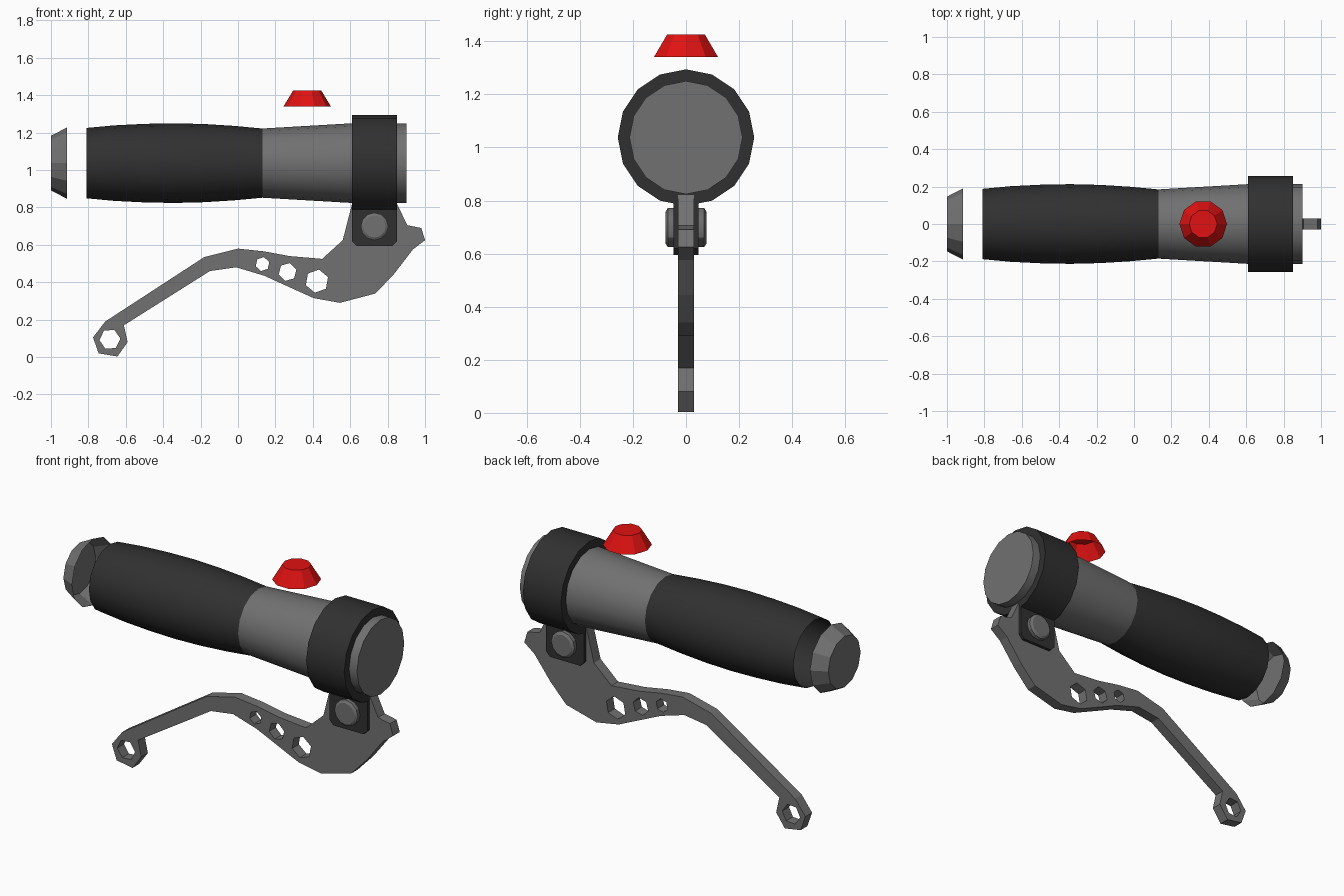
import bpy, bmesh, math
from mathutils import Vector

if "Cube" in bpy.data.objects:
    bpy.data.objects.remove(bpy.data.objects["Cube"])

AXIS_Z = 1.037          # height of the grip axis
PIVOT = (0.73, 0.698)   # lever bolt, x and z


def material(name, rgb):
    m = bpy.data.materials.new(name)
    m.diffuse_color = (*rgb, 1)
    m.use_nodes = True
    m.node_tree.nodes["Principled BSDF"].inputs["Base Color"].default_value = m.diffuse_color
    return m


GREY = material("grey_metal", (0.165, 0.165, 0.165))
BLACK = material("black_rubber", (0.03, 0.03, 0.03))
RED = material("red_button", (0.75, 0.006, 0.006))


def lathe(name, profile, sides, loc, rot, mat, start=False, end=False, smooth=True, loop=False):
    """Turn (height, radius) points round local z; optionally cap the ends."""
    bm = bmesh.new()
    rings = [[bm.verts.new((r * math.cos(2 * math.pi * i / sides),
                            r * math.sin(2 * math.pi * i / sides), h))
              for i in range(sides)] for h, r in profile]
    pairs = list(zip(rings, rings[1:])) + ([(rings[-1], rings[0])] if loop else [])
    for a, b in pairs:
        for i in range(sides):
            j = (i + 1) % sides
            bm.faces.new((a[i], a[j], b[j], b[i]))
    if start:
        bm.faces.new(rings[0][::-1])
    if end:
        bm.faces.new(rings[-1])
    me = bpy.data.meshes.new(name)
    bm.to_mesh(me)
    bm.free()
    me.materials.append(mat)
    ob = bpy.data.objects.new(name, me)
    ob.location, ob.rotation_euler = loc, rot
    bpy.context.collection.objects.link(ob)
    if smooth:
        select(ob)
        bpy.ops.object.shade_smooth_by_angle(angle=math.radians(30))
    return ob


def select(ob):
    bpy.ops.object.select_all(action='DESELECT')
    ob.select_set(True)
    bpy.context.view_layer.objects.active = ob


def plate(name, loops, y, half, mat):
    """Flat plate in the xz plane; loops after the first become holes."""
    cu = bpy.data.curves.new(name, 'CURVE')
    cu.dimensions, cu.fill_mode, cu.extrude = '2D', 'BOTH', half
    for pts in loops:
        s = cu.splines.new('POLY')
        s.points.add(len(pts) - 1)
        for p, (x, z) in zip(s.points, pts):
            p.co = (x, z, 0, 1)
        s.use_cyclic_u = True
    cu.materials.append(mat)
    ob = bpy.data.objects.new(name, cu)
    ob.location, ob.rotation_euler = (0, y, 0), (math.pi / 2, 0, 0)
    bpy.context.collection.objects.link(ob)
    select(ob)
    bpy.ops.object.convert(target='MESH')
    bpy.ops.object.shade_flat()


def hexagon(x, z, r, turn):
    return [(x + r * math.cos(math.radians(turn + 60 * i)),
             z + r * math.sin(math.radians(turn + 60 * i))) for i in range(6)]


along_x = (0, math.pi / 2, 0)
centre = (0, 0, AXIS_Z)

# Rubber grip, metal body, clamp ring and loose end cap on one axis
lathe("grip", [(-0.81, 0.188), (-0.66, 0.202), (-0.5, 0.21), (-0.34, 0.213),
               (-0.18, 0.209), (-0.02, 0.199), (0.13, 0.185)], 16, centre, along_x, BLACK)
lathe("body", [(0.13, 0.185), (0.61, 0.213), (0.90, 0.213)], 16, centre, along_x, GREY, end=True)
lathe("clamp_ring", [(0.61, 0.2), (0.61, 0.257), (0.85, 0.257), (0.85, 0.2)], 16,
      centre, along_x, BLACK, loop=True).data.flip_normals()
lathe("end_cap", [(-1.0, 0.146), (-0.915, 0.19)], 12, centre, along_x, GREY,
      start=True, smooth=False)

# Red button above the body
lathe("button", [(1.34, 0.127), (1.425, 0.075)], 10, (0.37, 0, 0), (0, 0, 0), RED,
      end=True, smooth=False)

# Clamp tabs and bolt heads on both sides of the lever
tab = [(0.61, 0.81), (0.85, 0.81), (0.85, 0.62), (0.825, 0.595), (0.635, 0.595), (0.61, 0.62)]
for side, label in ((-1, "front"), (1, "back")):
    plate(label + "_clamp_tab", [tab], side * 0.0385, 0.0085, BLACK)
    lathe(label + "_bolt", [(0.035, 0.074), (0.068, 0.074), (0.077, 0.06)], 12,
          (PIVOT[0], 0, PIVOT[1]), (-side * math.pi / 2, 0, 0), GREY, end=True)

# Lever with hexagonal holes
outline = [(0.61, 0.82), (0.56, 0.625), (0.45, 0.525), (0.275, 0.54), (0.14, 0.565),
           (0, 0.58), (-0.18, 0.535), (-0.71, 0.19), (-0.775, 0.105), (-0.745, 0.02),
           (-0.645, 0.003), (-0.59, 0.08), (-0.61, 0.17), (-0.15, 0.46), (-0.01, 0.48),
           (0.14, 0.435), (0.25, 0.385), (0.405, 0.315), (0.545, 0.29), (0.735, 0.34),
           (0.835, 0.445), (0.935, 0.575), (1.0, 0.625), (0.98, 0.69), (0.905, 0.705),
           (0.85, 0.82)]
holes = [(-0.685, 0.095, 0.056, 4), (0.131, 0.497, 0.038, 18),
         (0.265, 0.455, 0.049, 15), (0.422, 0.406, 0.063, 20)]
plate("lever", [outline] + [hexagon(*h) for h in holes], 0, 0.03, GREY)
